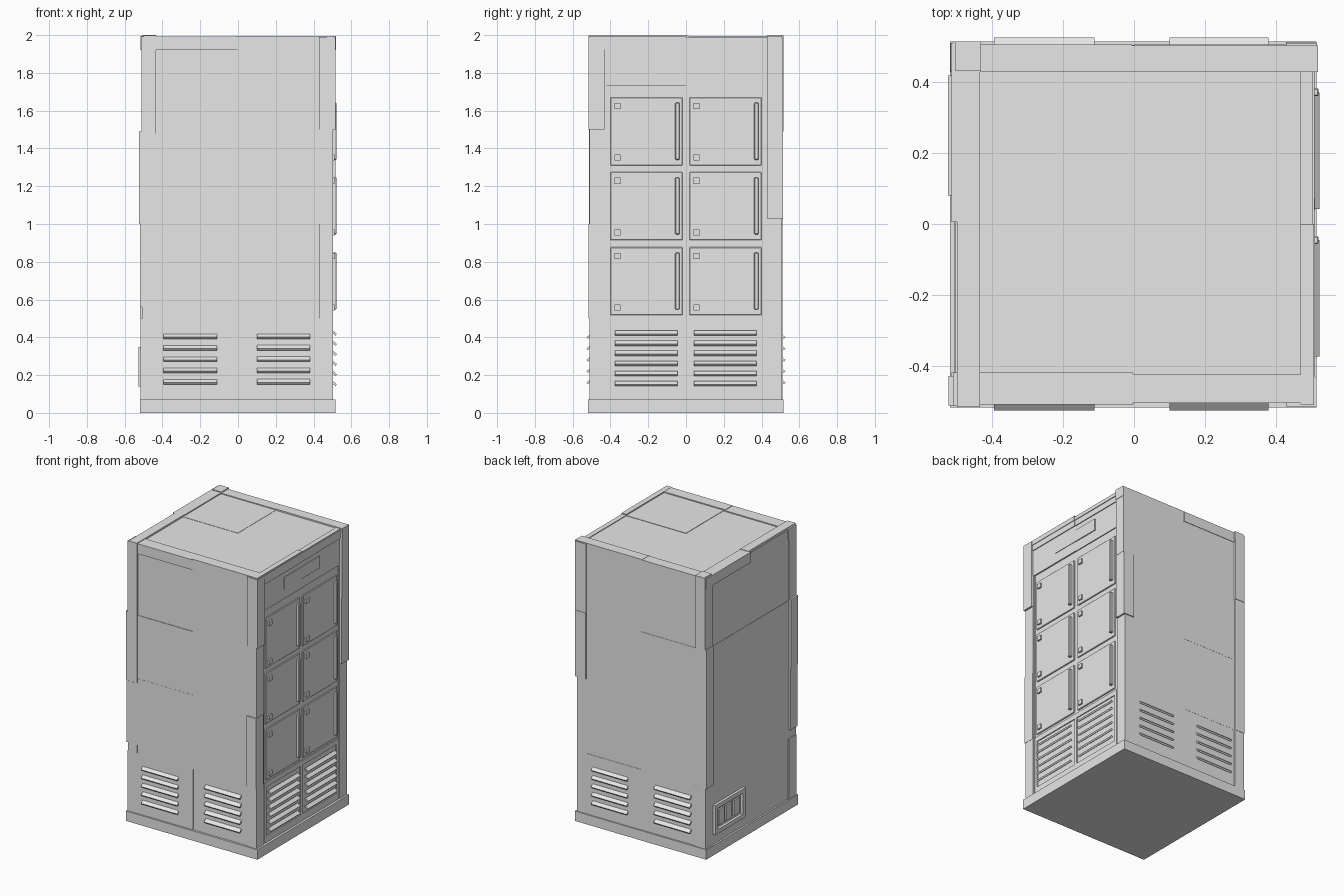
import bpy, math
from mathutils import Matrix, Vector

grey = bpy.data.materials.new("light_grey")
grey.diffuse_color = (0.8, 0.8, 0.8, 1)

FACES = [(0, 3, 2, 1), (4, 5, 6, 7), (0, 1, 5, 4), (1, 2, 6, 5), (2, 3, 7, 6), (3, 0, 4, 7)]


def corners(x0, x1, y0, y1, z0, z1):
    return [Vector(p) for p in ((x0, y0, z0), (x1, y0, z0), (x1, y1, z0), (x0, y1, z0),
                                (x0, y0, z1), (x1, y0, z1), (x1, y1, z1), (x0, y1, z1))]


def part(name, boxes, bevel=0.0):
    """One object made of boxes, each given as bounds or as 8 corners."""
    verts, faces = [], []
    for b in boxes:
        n = len(verts)
        verts += b if len(b) == 8 else corners(*b)
        faces += [tuple(i + n for i in f) for f in FACES]
    me = bpy.data.meshes.new(name)
    me.from_pydata(verts, [], faces)
    me.materials.append(grey)
    ob = bpy.data.objects.new(name, me)
    bpy.context.collection.objects.link(ob)
    if bevel:
        m = ob.modifiers.new("bevel", 'BEVEL')
        m.width, m.segments = bevel, 1
    return ob


def louvre(side, a0, a1, z, out):
    """Tilted slat on a side: the slat runs along a0..a1, with its centre 'out' from the middle."""
    turn = {'front': 0, 'right': 90, 'back': 180, 'left': 270}[side]
    m = Matrix.Rotation(math.radians(turn), 4, 'Z') @ Matrix.Translation((0, -out, z)) \
        @ Matrix.Rotation(math.radians(40), 4, 'X')
    return [m @ v for v in corners(a0, a1, -0.014, 0.014, -0.006, 0.006)]


# Plinth and main body
part("plinth", [(-0.52, 0.515, -0.518, 0.515, 0, 0.07)])
part("cabinet_body", [(-0.505, 0.492, -0.502, 0.502, 0.07, 1.982)])

# Corner posts, built from slightly shifted cover segments
part("front_left_post", [
    (-0.515, -0.435, -0.508, -0.42, 0.07, 0.50),
    (-0.508, -0.437, -0.514, -0.43, 0.50, 1.00),
    (-0.520, -0.435, -0.511, -0.43, 0.56, 1.03),
    (-0.524, -0.435, -0.513, -0.43, 1.00, 1.49),
    (-0.510, -0.435, -0.514, -0.43, 1.49, 1.99)])
part("back_left_post", [
    (-0.512, -0.435, 0.43, 0.510, 0.07, 1.03),
    (-0.518, -0.435, 0.43, 0.512, 0.50, 1.49),
    (-0.512, -0.435, 0.43, 0.515, 1.49, 1.99)])
part("front_right_post", [
    (0.43, 0.502, -0.510, -0.43, 0.07, 0.50),
    (0.43, 0.504, -0.516, -0.435, 0.50, 1.00),
    (0.43, 0.502, -0.510, -0.432, 1.00, 1.50),
    (0.43, 0.515, -0.515, -0.432, 1.50, 1.99)])
part("back_right_post", [
    (0.43, 0.502, 0.425, 0.507, 0.07, 1.03),
    (0.43, 0.515, 0.43, 0.514, 1.03, 1.50),
    (0.43, 0.517, 0.43, 0.511, 1.50, 1.99)])
# Narrow inner door jambs
part("door_jambs", [(0.48, 0.498, s * 0.427 - 0.006, s * 0.427 + 0.006, 0.07, 1.92) for s in (-1, 1)])

# Roof panels and edge beams
part("roof_panels", [
    (-0.44, -0.003, 0.003, 0.44, 1.96, 1.987), (-0.005, 0.51, 0.0, 0.44, 1.96, 1.985),
    (-0.44, 0.0, -0.44, 0.003, 1.96, 1.985), (0.0, 0.512, -0.44, 0.0, 1.96, 1.988)])
part("roof_beams", [
    (-0.512, -0.003, -0.510, -0.42, 1.92, 1.992), (-0.012, 0.500, -0.506, -0.425, 1.92, 1.995),
    (-0.515, -0.005, 0.43, 0.507, 1.92, 1.993), (-0.008, 0.520, 0.43, 0.505, 1.92, 1.995),
    (-0.500, -0.435, -0.517, 0.012, 1.92, 1.997), (-0.515, -0.435, 0.005, 0.512, 1.92, 1.994),
    (-0.505, -0.433, 0.432, 0.515, 1.94, 2.0)])
part("roof_beam_right", [
    (0.47, 0.508, -0.51, 0.0, 1.92, 1.996), (0.47, 0.505, 0.0, 0.51, 1.92, 1.99)])

# Slightly offset cover panels on front and back
part("front_panels", [
    (-0.437, 0.0, -0.507, -0.49, 0.07, 1.03), (0.0, 0.43, -0.505, -0.49, 0.50, 1.92),
    (-0.437, 0.0, -0.506, -0.49, 1.03, 1.48), (0.0, 0.43, -0.503, -0.49, 0.07, 0.50)])
part("back_panels", [
    (-0.437, 0.0, 0.49, 0.504, 0.07, 0.50), (0.0, 0.43, 0.49, 0.507, 0.07, 0.50),
    (-0.437, 0.0, 0.49, 0.506, 1.03, 1.48), (0.0, 0.43, 0.49, 0.505, 0.50, 1.92),
    (-0.437, 0.0, 0.49, 0.505, 0.50, 1.03), (-0.437, 0.0, 0.49, 0.504, 1.48, 1.92)])
part("left_panels", [
    (-0.508, -0.49, -0.43, 0.0, 0.07, 1.48), (-0.507, -0.49, 0.0, 0.43, 0.07, 1.48)])

# Front and back ventilation slats
levels = [0.165 + 0.06 * i for i in range(5)]
for side in ("front", "back"):
    flip = 1 if side == "front" else -1
    slats = []
    for x0, x1 in ((-0.395, -0.112), (0.10, 0.38)):
        a0, a1 = sorted((x0 * flip, x1 * flip))
        slats += [louvre(side, a0, a1, z, 0.512) for z in levels]
    part(side + "_vent_slats", slats)

# Right side: header, lockers and lower vents
part("header_panel", [(0.48, 0.502, -0.43, 0.0, 1.73, 1.92), (0.48, 0.499, 0.0, 0.43, 1.73, 1.92)])
part("header_plate", [(0.49, 0.506, -0.2, 0.2, 1.80, 1.885)])
doors, handles, latches = [], [], []
for y in (-0.4, 0.018):
    for z in (0.517, 0.915, 1.31):
        doors.append((0.48, 0.5, y, y + 0.382, z, z + 0.36))
        handles.append((0.498, 0.522, y + 0.343, y + 0.366, z + 0.03, z + 0.332))
        for dz in (0.025, 0.298):
            latches.append((0.498, 0.512, y + 0.022, y + 0.054, z + dz, z + dz + 0.032))
part("locker_doors", doors, 0.003)
part("door_handles", handles, 0.004)
part("door_latches", latches)
part("right_vent_slats", [louvre("right", y, y + 0.33, 0.155 + 0.0535 * i, 0.509)
                          for y in (-0.375, 0.042) for i in range(6)])
part("vent_frames", [
    (0.48, 0.499, y - 0.01, y + 0.01, 0.07, 0.50) for y in (-0.405, 0.0, 0.405)]
    + [(0.48, 0.499, -0.41, 0.41, 0.465, 0.50), (0.48, 0.499, -0.41, 0.41, 0.07, 0.12)])

# Left side socket panel with frame and three covers
part("socket_frame", [
    (-0.526, -0.49, 0.08, 0.42, 0.14, 0.17), (-0.526, -0.49, 0.08, 0.42, 0.32, 0.35),
    (-0.526, -0.49, 0.08, 0.11, 0.17, 0.32), (-0.526, -0.49, 0.39, 0.42, 0.17, 0.32)])
part("socket_covers", [(-0.518, -0.49, y, y + 0.065, 0.19, 0.30) for y in (0.135, 0.22, 0.305)])
